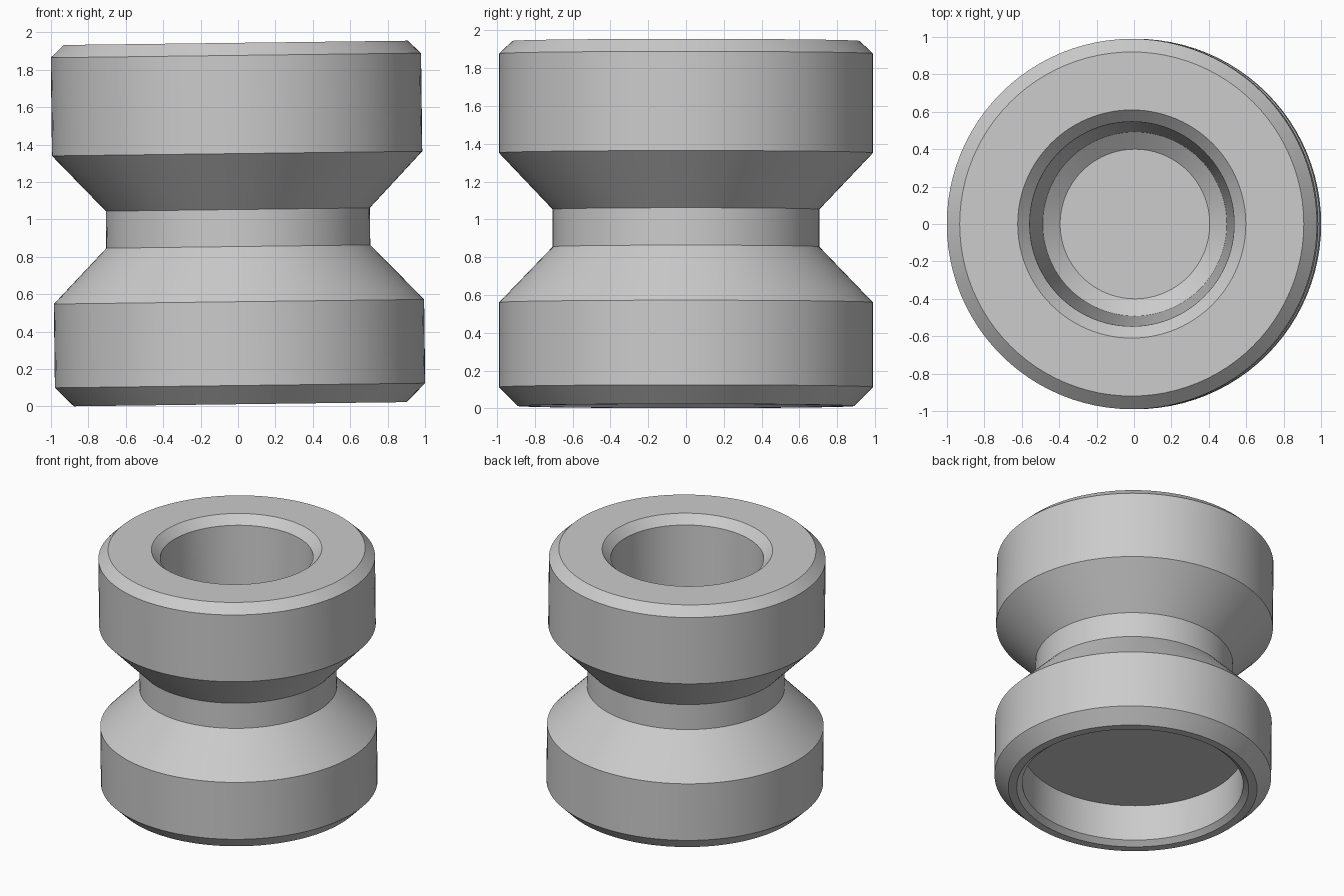
import bpy, bmesh, math
from mathutils import Matrix, Vector

old = bpy.data.objects.get("Cube")
if old:
    bpy.data.objects.remove(old, do_unlink=True)

SEGMENTS = 96
TILT = -0.0125  # the whole roller leans very slightly sideways
CENTRE = Vector((0, 0, 0.98))

grey = bpy.data.materials.new("plain grey")
grey.use_nodes = True
colour = (0.6, 0.6, 0.6, 1)
grey.diffuse_color = colour
grey.node_tree.nodes["Principled BSDF"].inputs["Base Color"].default_value = colour

# Half section (radius, height), from the lower recess round to the upper bore
lower_recess = [(0, 0.33), (0.79, 0.33), (0.79, 0.045), (0.83, 0.012)]
outer_wall = [(0.89, 0.012), (0.99, 0.112), (0.99, 0.56), (0.706, 0.855),
              (0.706, 1.053), (0.99, 1.352), (0.99, 1.877), (0.92, 1.944)]
upper_bore = [(0.61, 1.944), (0.547, 1.88), (0.492, 0.65), (0.4, 0.58), (0, 0.58)]


def lathe(name, section):
    """Turn a half section about the vertical axis into a closed solid."""
    bm = bmesh.new()
    verts = [bm.verts.new((r, 0, z)) for r, z in section]
    edges = [bm.edges.new(pair) for pair in zip(verts, verts[1:])]
    bmesh.ops.spin(bm, geom=verts + edges, cent=(0, 0, 0), axis=(0, 0, 1),
                   angle=math.tau, steps=SEGMENTS)
    bmesh.ops.remove_doubles(bm, verts=bm.verts, dist=0.0005)
    bmesh.ops.recalc_face_normals(bm, faces=bm.faces)
    bmesh.ops.rotate(bm, cent=CENTRE, matrix=Matrix.Rotation(TILT, 3, 'Y'),
                     verts=bm.verts)
    mesh = bpy.data.meshes.new(name)
    bm.to_mesh(mesh)
    bm.free()
    mesh.materials.append(grey)
    obj = bpy.data.objects.new(name, mesh)
    bpy.context.collection.objects.link(obj)
    return obj


# Grooved roller body, smooth round the turn with crisp rims
body = lathe("grooved_roller", lower_recess + outer_wall + upper_bore)
bpy.ops.object.select_all(action='DESELECT')
body.select_set(True)
bpy.context.view_layer.objects.active = body
bpy.ops.object.shade_smooth_by_angle(angle=math.radians(25))
